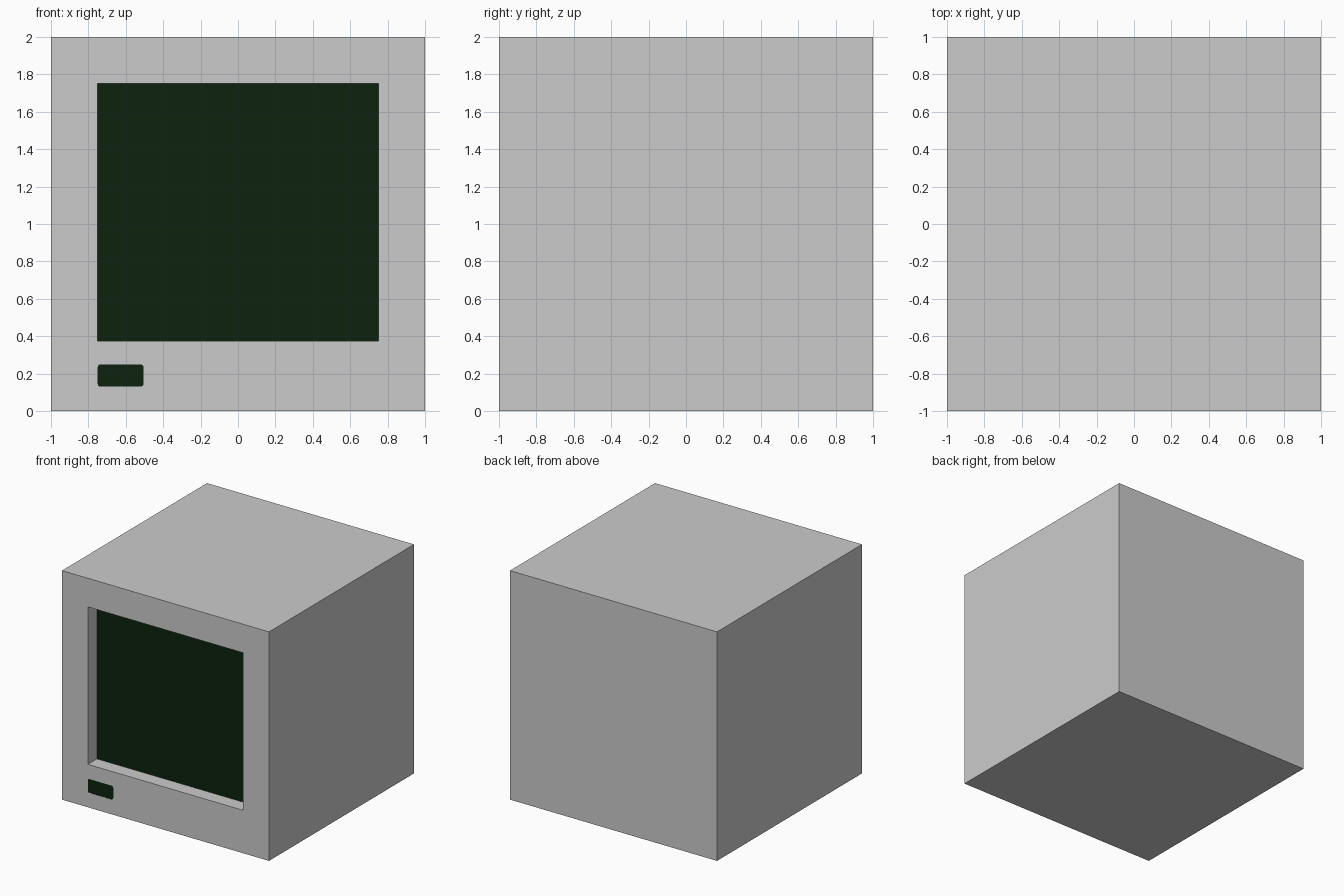
import bpy, bmesh
from mathutils import Vector

if "Cube" in bpy.data.objects:
    bpy.data.objects.remove(bpy.data.objects["Cube"])


def material(name, rgb):
    m = bpy.data.materials.new(name)
    m.diffuse_color = (*rgb, 1)
    m.use_nodes = True
    m.node_tree.nodes["Principled BSDF"].inputs["Base Color"].default_value = m.diffuse_color
    return m


MATS = [material("casing grey", (0.6, 0.6, 0.6)),
        material("dark green glass", (0.004, 0.0155, 0.0045))]


def box(name, lo, hi, radius=0, dark=lambda n: False):
    """Box between two corners, optionally rounding the edges along y."""
    lo, hi = Vector(lo), Vector(hi)
    bm = bmesh.new()
    bmesh.ops.create_cube(bm, size=1)
    for v in bm.verts:
        v.co = (lo + hi) / 2 + v.co * (hi - lo)
    if radius:
        edges = [e for e in bm.edges
                 if abs((e.verts[0].co - e.verts[1].co).normalized().y) > 0.9]
        bmesh.ops.bevel(bm, geom=edges, offset=radius, segments=3,
                        profile=0.5, affect='EDGES')
    bm.normal_update()
    for f in bm.faces:
        f.material_index = int(dark(f.normal))
    mesh = bpy.data.meshes.new(name)
    bm.to_mesh(mesh)
    bm.free()
    for m in MATS:
        mesh.materials.append(m)
    ob = bpy.data.objects.new(name, mesh)
    bpy.context.collection.objects.link(ob)
    return ob


# Cube casing
casing = box("monitor_casing", (-1, -1, 0), (1, 1, 2))

# Screen recess with a dark back, and a shallow rounded indicator panel
cutters = [
    box("screen_recess_cutter", (-0.75, -1.2, 0.375), (0.75, -0.875, 1.75),
        dark=lambda n: n.y > 0.9),
    box("indicator_cutter", (-0.75, -1.2, 0.13), (-0.505, -0.998, 0.25),
        radius=0.015, dark=lambda n: True),
]
for c in cutters:
    c.hide_render = True
    c.hide_viewport = True
    cut = casing.modifiers.new(c.name, 'BOOLEAN')
    cut.operation = 'DIFFERENCE'
    cut.solver = 'EXACT'
    cut.object = c
